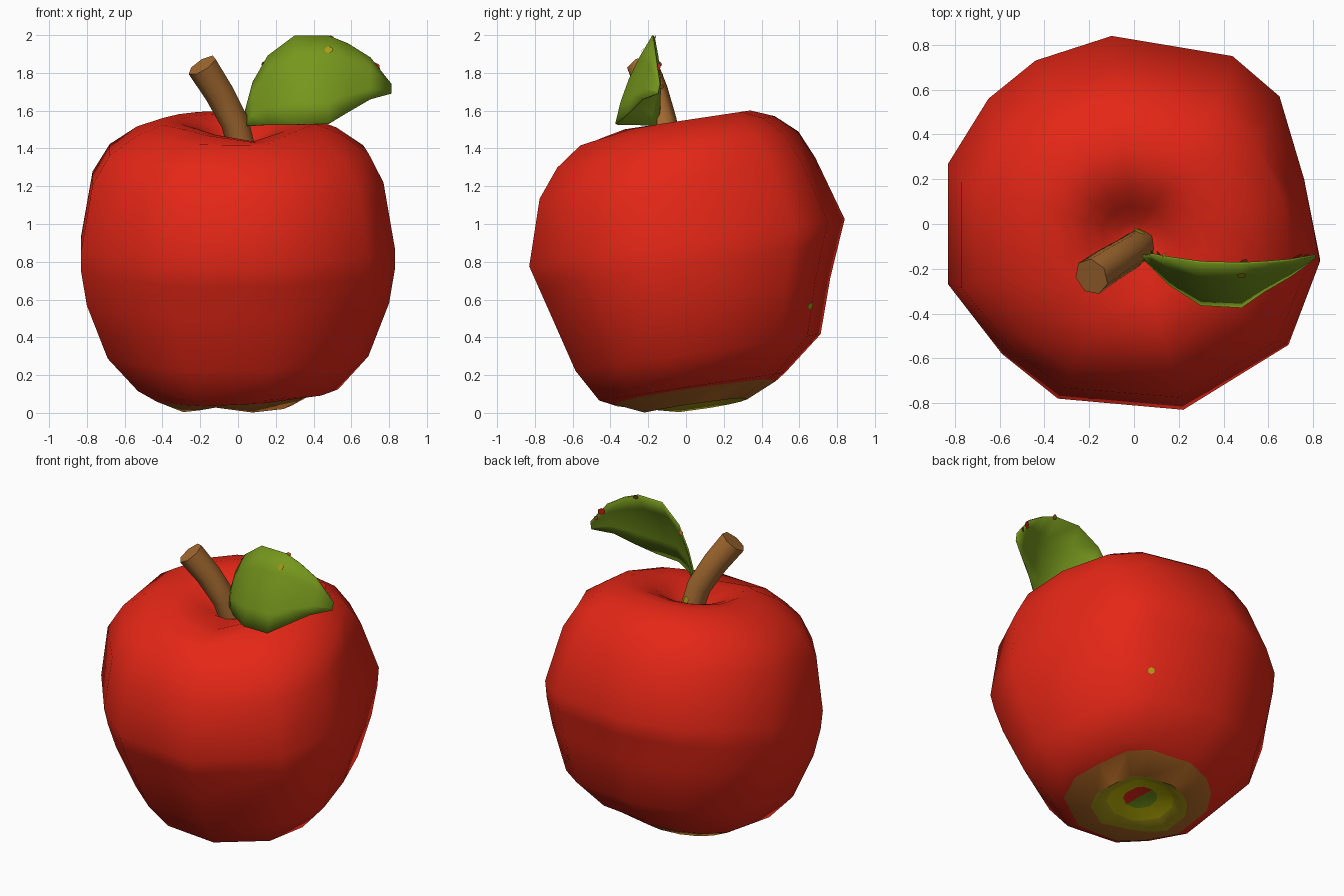
import bpy, bmesh
from mathutils import Vector

cube = bpy.data.objects.get("Cube")
if cube:
    bpy.data.objects.remove(cube)


def material(name, rgb):
    m = bpy.data.materials.new(name)
    m.use_nodes = True
    color = (*rgb, 1)
    m.diffuse_color = color
    m.node_tree.nodes["Principled BSDF"].inputs["Base Color"].default_value = color
    return m


RED = material("apple_red", (0.78, 0.02, 0.008))
BROWN = material("calyx_brown", (0.44, 0.14, 0.018))
OLIVE = material("calyx_olive", (0.4, 0.32, 0.008))
YELLOW = material("calyx_yellow", (0.5, 0.45, 0.002))
GREEN = material("leaf_green", (0.18, 0.31, 0.012))
BARK = material("stem_brown", (0.37, 0.145, 0.03))


def finish(name, bm, materials, angle):
    bmesh.ops.recalc_face_normals(bm, faces=bm.faces)
    mesh = bpy.data.meshes.new(name)
    bm.to_mesh(mesh)
    bm.free()
    for m in materials:
        mesh.materials.append(m)
    ob = bpy.data.objects.new(name, mesh)
    bpy.context.collection.objects.link(ob)
    bpy.ops.object.select_all(action='DESELECT')
    ob.select_set(True)
    bpy.context.view_layer.objects.active = ob
    bpy.ops.object.shade_smooth_by_angle(angle=angle)
    return ob


def bridge(bm, a, b, mat=0, closed=True):
    n = len(a)
    for i in range(n if closed else n - 1):
        j = (i + 1) % n
        bm.faces.new((a[i], a[j], b[j], b[i])).material_index = mat


def fan(bm, ring, center, rule=lambda c: 0):
    tip = bm.verts.new(center)
    for i in range(len(ring)):
        f = bm.faces.new((ring[i - 1], ring[i], tip))
        f.material_index = rule(f.calc_center_median())


def speck(name, target, point, radius, mat):
    """Small flat blotch laid on the nearest spot of the target."""
    _, spot, normal, _ = target.closest_point_on_mesh(Vector(point))
    bm = bmesh.new()
    made = bmesh.ops.create_circle(bm, segments=6, radius=radius, cap_ends=True)["verts"]
    turn = normal.to_track_quat('Z', 'Y').to_matrix().to_4x4()
    bmesh.ops.transform(bm, matrix=turn, verts=made)
    bmesh.ops.translate(bm, vec=spot + normal * .006, verts=made)
    ob = finish(name, bm, [mat], 0.9)
    if ob.data.polygons[0].normal.dot(normal) < 0:
        ob.data.flip_normals()


# Apple body: an uneven outline lofted through a profile, leaning forward
OUTLINE = [(-.1, .84), (-.44, .73), (-.65, .56), (-.83, .27), (-.83, -.27),
           (-.59, -.58), (-.34, -.78), (.22, -.83), (.69, -.54), (.83, -.17),
           (.76, .2), (.65, .57), (.44, .75)]
# height, x radius, y radius, y centre
PROFILE = [(.08, .1, .1, .06), (.06, .2, .19, .06), (.025, .29, .27, .05),
           (.1, .43, .43, .04), (.135, .53, .49, .03), (.31, .69, .645, .06),
           (.6, .8, .73, .025), (.78, .83, .79, .01), (.9, .83, .83, 0),
           (1.25, .77, .725, -.05), (1.4, .7, .645, -.05), (1.5, .55, .52, -.05),
           (1.55, .41, .39, -.05), (1.55, .31, .29, -.05), (1.52, .22, .2, -.05),
           (1.46, .14, .13, -.05), (1.41, .07, .06, -.05)]
LEAN = .15
bm = bmesh.new()
rings = []
for k, (h, rx, ry, cy) in enumerate(PROFILE):
    ring = []
    for ox, oy in OUTLINE:
        p = Vector((ox, oy)) / .83
        # rounder towards the stem
        if h > 1.3:
            p = p.lerp(p.normalized(), .6)
        x, y = p.x * rx, p.y * ry + cy
        z = h + LEAN * y
        # shallow groove in the front of the rim
        if h > 1.48 and y < -.1 and rx < .5:
            z -= .07 * max(0, 1 - abs(x - .05) / .3)
        # underside turned sideways, with a notch between its front lobes
        if k < 4:
            z += .06 * x
        if k == 2 and y < 0:
            z += .045 * max(0, 1 - abs(x + .1) / .2)
        ring.append(bm.verts.new((x, y, z)))
    rings.append(ring)
ring_colors = [3, 2, 1]
for k, (a, b) in enumerate(zip(rings, rings[1:])):
    bridge(bm, a, b, ring_colors[k] if k < len(ring_colors) else 0)
fan(bm, rings[0], (0, .06, .1), lambda c: 0 if c.x > 0 else 4)
fan(bm, rings[-1], (0, -.05, 1.38))
body = finish("apple_body", bm, [RED, BROWN, OLIVE, YELLOW, GREEN], 0.9)

# Stem: bent, slightly flared tube with a flat cut end
PATH = [Vector(p) for p in ((.03, -.09, 1.36), (-.015, -.125, 1.54),
                            (-.1, -.175, 1.7), (-.19, -.235, 1.84))]
bm = bmesh.new()
rings = []
for i, p in enumerate(PATH):
    direction = PATH[min(i + 1, 3)] - PATH[max(i - 1, 0)]
    turn = direction.to_track_quat('Z', 'Y').to_matrix().to_4x4()
    made = bmesh.ops.create_circle(bm, segments=7, radius=.073 + .004 * i)["verts"]
    bmesh.ops.transform(bm, matrix=turn, verts=made)
    bmesh.ops.translate(bm, vec=p, verts=made)
    rings.append(made)
for a, b in zip(rings, rings[1:]):
    bridge(bm, a, b)
bm.faces.new(rings[0])
bm.faces.new(rings[-1])
stem = finish("stem", bm, [BARK], 1.1)

# Leaf: curved sheet between an upper back edge and a lower front edge
# x, upper y, upper z, lower y, lower z
STATIONS = [(.04, -.14, 1.6, -.15, 1.52), (.08, -.135, 1.75, -.19, 1.52),
            (.16, -.15, 1.89, -.27, 1.525), (.3, -.17, 1.995, -.36, 1.525),
            (.48, -.175, 1.995, -.37, 1.53), (.58, -.17, 1.955, -.3, 1.59),
            (.7, -.16, 1.88, -.23, 1.66), (.81, -.14, 1.74, -.15, 1.69)]
bm = bmesh.new()
columns = []
for x, uy, uz, ly, lz in STATIONS:
    upper, lower = Vector((x, uy, uz)), Vector((x, ly, lz))
    column = []
    for k in range(5):
        t = k / 4
        p = upper.lerp(lower, t)
        p.y -= .5 * t * (1 - t) * (uz - lz) ** 2
        column.append(bm.verts.new(p))
    columns.append(column)
for a, b in zip(columns, columns[1:]):
    bridge(bm, a, b, closed=False)
leaf = finish("leaf", bm, [GREEN], 0.9)
thick = leaf.modifiers.new("thickness", 'SOLIDIFY')
thick.thickness = .01
thick.offset = 0
bpy.context.view_layer.update()

# Small blotches on the skin, the stem foot and both sides of the leaf
speck("skin_blotch", body, (.4, .64, .57), .022, OLIVE)
speck("stem_blotch", stem, (.04, 0, 1.47), .03, OLIVE)
speck("leaf_back_red_blotch", leaf, (.71, -.1, 1.82), .025, RED)
speck("leaf_back_brown_blotch", leaf, (.75, -.1, 1.77), .015, BROWN)
speck("leaf_back_edge_blotch", leaf, (.48, -.12, 1.96), .018, BROWN)
for z in (1.72, 1.78, 1.84):
    speck("leaf_base_blotch", leaf, (.1 + .5 * (z - 1.72), -.08, z), .014, BROWN)
speck("leaf_front_blotch", leaf, (.48, -.26, 1.94), .022, OLIVE)
